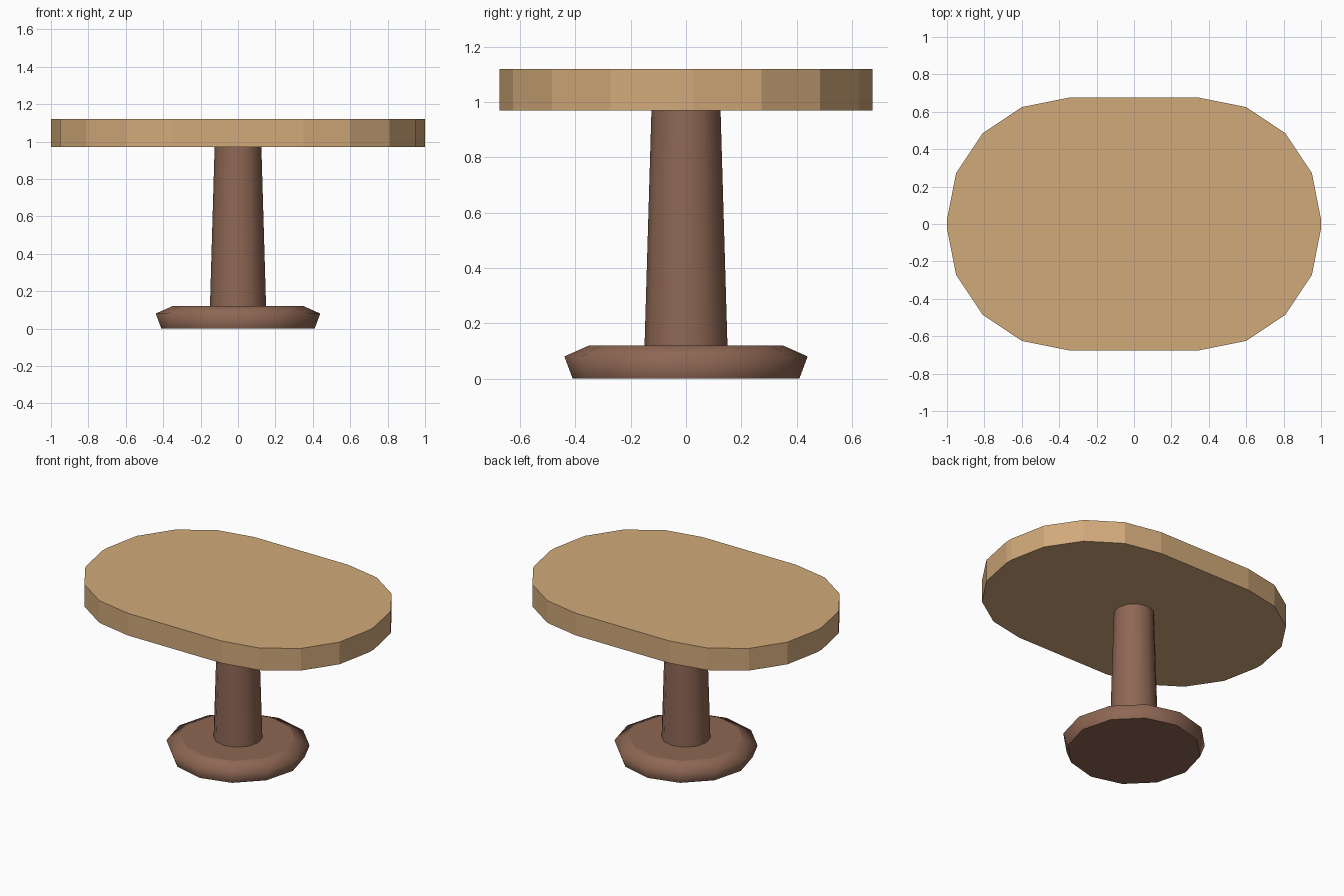
import bpy
import bmesh
from math import cos, sin, pi

cube = bpy.data.objects.get("Cube")
if cube:
    bpy.data.objects.remove(cube, do_unlink=True)


def material(name, rgb):
    mat = bpy.data.materials.new(name)
    mat.use_nodes = True
    mat.diffuse_color = (*rgb, 1)
    mat.node_tree.nodes["Principled BSDF"].inputs["Base Color"].default_value = (*rgb, 1)
    return mat


def loft(name, rings, mat, smooth):
    """Skin a stack of closed rings; caps stay flat."""
    bm = bmesh.new()
    loops = [[bm.verts.new(p) for p in ring] for ring in rings]
    n = len(loops[0])
    for low, high in zip(loops, loops[1:]):
        for i in range(n):
            j = (i + 1) % n
            bm.faces.new((low[i], low[j], high[j], high[i])).smooth = smooth
    bm.faces.new(loops[0][::-1])
    bm.faces.new(loops[-1])
    mesh = bpy.data.meshes.new(name)
    bm.to_mesh(mesh)
    bm.free()
    mesh.materials.append(mat)
    obj = bpy.data.objects.new(name, mesh)
    bpy.context.collection.objects.link(obj)
    return obj


def lathe(name, profile, mat, sides=12):
    angles = [2 * pi * i / sides for i in range(sides)]
    rings = [[(r * cos(a), r * sin(a), z) for a in angles] for r, z in profile]
    return loft(name, rings, mat, True)


def rounded_outline(half_x, half_y, radius, segments):
    points = []
    corners = [(1, 1), (-1, 1), (-1, -1), (1, -1)]
    for k, (sx, sy) in enumerate(corners):
        for i in range(segments + 1):
            a = pi / 2 * (k + i / segments)
            points.append((sx * (half_x - radius) + radius * cos(a),
                           sy * (half_y - radius) + radius * sin(a)))
    return points


light_wood = material("light wood", (0.64, 0.40, 0.195))
brown_wood = material("brown wood", (0.27, 0.135, 0.088))

# Foot and tapered column
lathe("base", [(0.41, 0), (0.44, 0.08), (0.35, 0.12)], brown_wood)
lathe("column", [(0.15, 0.12), (0.125, 0.97)], brown_wood)

# Slab top with large rounded corners
outline = rounded_outline(1.0, 0.675, 0.65, 4)
loft("table_top", [[(x, y, z) for x, y in outline] for z in (0.97, 1.12)],
     light_wood, False)
